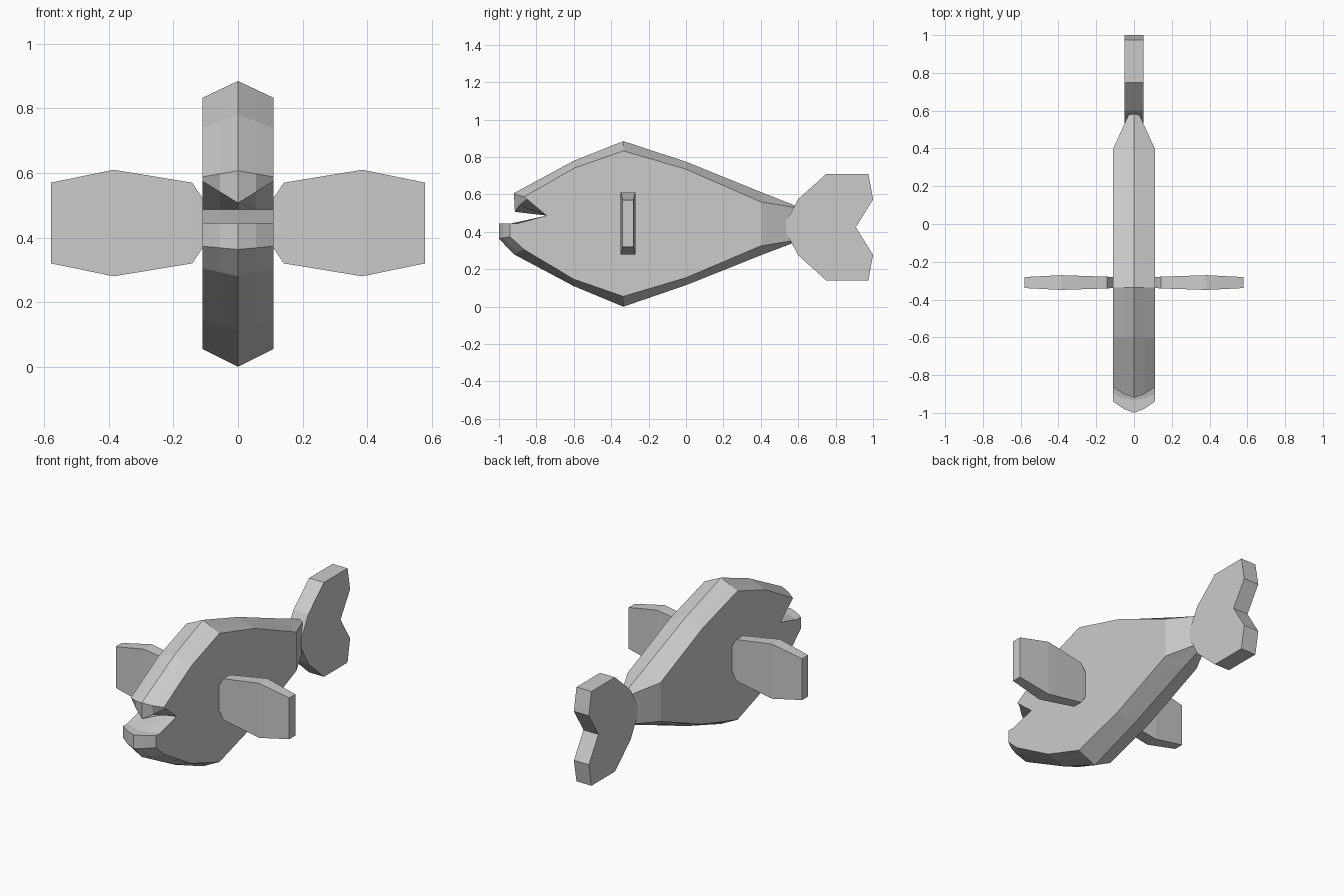
import bpy, bmesh

if "Cube" in bpy.data.objects:
    bpy.data.objects.remove(bpy.data.objects["Cube"])

grey = bpy.data.materials.new("plain_grey")
grey.diffuse_color = (0.6, 0.6, 0.6, 1)
grey.use_nodes = True
grey.node_tree.nodes["Principled BSDF"].inputs["Base Color"].default_value = grey.diffuse_color


def finish(name, bm):
    bmesh.ops.recalc_face_normals(bm, faces=bm.faces[:])
    me = bpy.data.meshes.new(name)
    bm.to_mesh(me)
    bm.free()
    me.materials.append(grey)
    ob = bpy.data.objects.new(name, me)
    bpy.context.collection.objects.link(ob)
    return ob


# Body: (centre y, z, side y, z), running from tail top over the back,
# round the mouth and along the belly to tail bottom
OUTLINE = [
    (0.585, 0.54, 0.585, 0.53), (0.40, 0.613, 0.40, 0.56),
    (0.0, 0.775, 0.0, 0.735), (-0.335, 0.885, -0.335, 0.833),
    (-0.60, 0.78, -0.60, 0.74), (-0.92, 0.607, -0.865, 0.588),
    (-0.915, 0.507, -0.85, 0.575), (-0.745, 0.487, -0.745, 0.487),
    (-0.935, 0.445, -0.90, 0.445), (-1.0, 0.445, -0.94, 0.445),
    (-1.0, 0.363, -0.94, 0.373), (-0.92, 0.28, -0.865, 0.305),
    (-0.60, 0.11, -0.60, 0.147), (-0.335, 0.0, -0.335, 0.055),
    (0.0, 0.115, 0.0, 0.155), (0.40, 0.275, 0.40, 0.325),
    (0.585, 0.345, 0.585, 0.355),
]
bm = bmesh.new()
columns = []
for t in (-1, -0.5, 0, 0.5, 1):
    a = abs(t)
    b = 0.75 * a if a < 1 else 1       # rounder nose than a straight chamfer
    b = 0.36 if a == 0.5 else b
    col = []
    for cy, cz, sy, sz in OUTLINE:
        half = 0.025 if cy > 0.5 else 0.11
        col.append(bm.verts.new((t * half, cy + (sy - cy) * b, cz + (sz - cz) * a)))
    columns.append(col)
n = len(OUTLINE)
for left, right in zip(columns, columns[1:]):
    for i in range(n):
        j = (i + 1) % n
        bm.faces.new((left[i], left[j], right[j], right[i]))
for col in (columns[0], columns[-1]):
    bm.faces.new(col[1:-1])                               # flat flank
    bm.faces.new((col[0], col[1], col[-2], col[-1]))      # tail taper
finish("body", bm)

# Tail fin: upper half outline, mirrored about its middle height
MID = 0.425
upper = [(0.535, 0.035), (0.56, 0.075), (0.60, 0.15), (0.75, 0.285),
         (0.975, 0.285), (1.0, 0.148)]
tail = ([(y, MID + h) for y, h in upper] + [(0.908, MID)]
        + [(y, MID - h) for y, h in reversed(upper)])
bm = bmesh.new()
sides = [[bm.verts.new((x, y, z)) for y, z in tail] for x in (-0.05, 0.05)]
for s in sides:
    bm.faces.new(s)
for i in range(len(tail)):
    j = (i + 1) % len(tail)
    bm.faces.new((sides[0][i], sides[0][j], sides[1][j], sides[1][i]))
finish("tail_fin", bm)

# Side fins: rectangular sections (x, half height, half thickness)
SECTIONS = [(0.085, 0.04, 0.027), (0.142, 0.125, 0.031),
            (0.385, 0.165, 0.039), (0.58, 0.125, 0.029)]
for name, s in (("left_fin", -1), ("right_fin", 1)):
    bm = bmesh.new()
    rings = [[bm.verts.new((s * x, -0.31 + a * t, 0.445 + b * h))
              for a, b in ((-1, -1), (1, -1), (1, 1), (-1, 1))]
             for x, h, t in SECTIONS]
    for r, q in zip(rings, rings[1:]):
        for i in range(4):
            j = (i + 1) % 4
            bm.faces.new((r[i], r[j], q[j], q[i]))
    bm.faces.new(rings[0])
    bm.faces.new(rings[-1])
    finish(name, bm)
